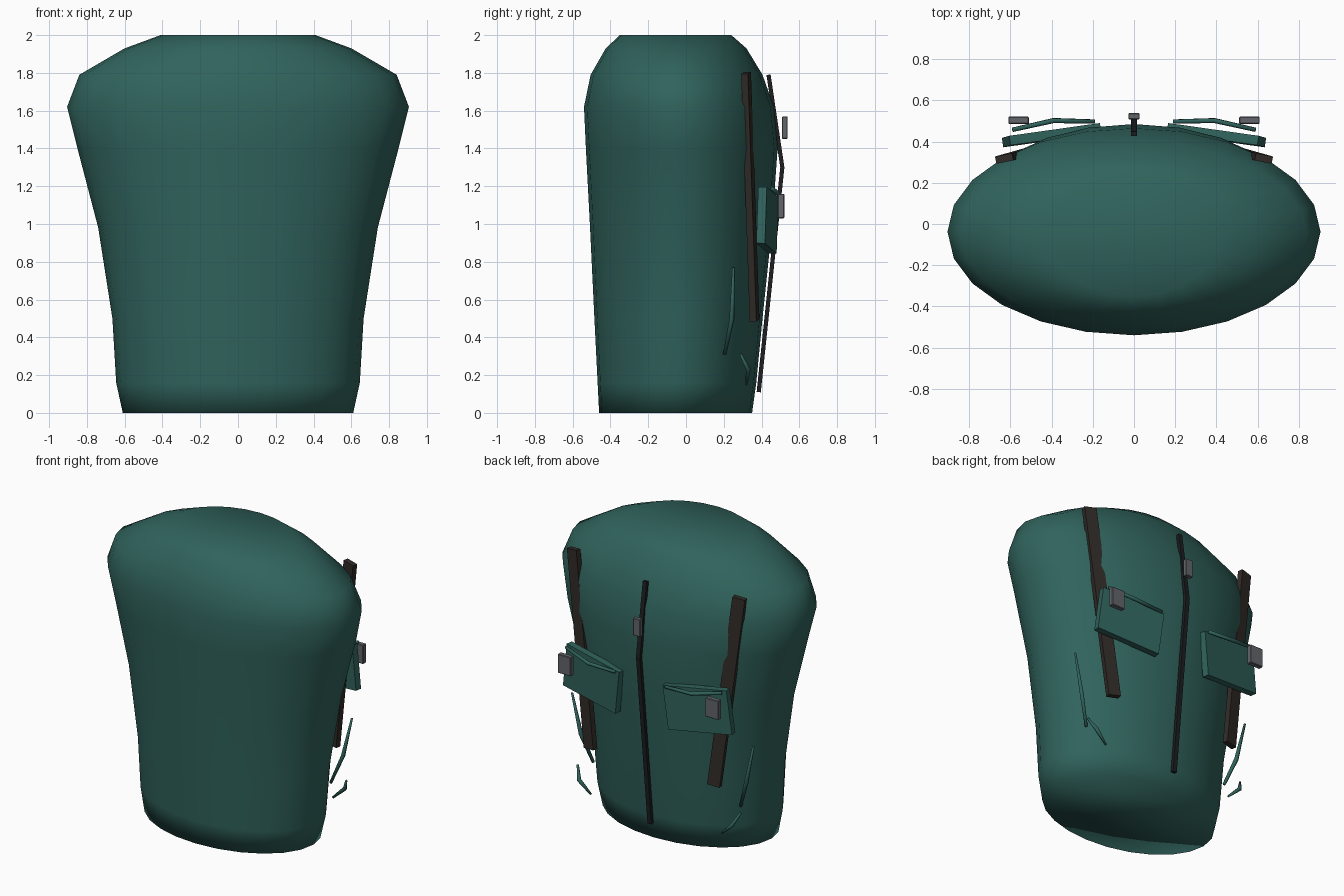
import bpy, bmesh, math
from mathutils import Vector

if "Cube" in bpy.data.objects:
    bpy.data.objects.remove(bpy.data.objects["Cube"])


def material(name, rgb):
    m = bpy.data.materials.new(name)
    m.diffuse_color = (*rgb, 1)
    m.use_nodes = True
    m.node_tree.nodes["Principled BSDF"].inputs["Base Color"].default_value = m.diffuse_color
    return m


GREEN = material("green_cloth", (0.030, 0.125, 0.108))
BROWN = material("dark_webbing", (0.030, 0.024, 0.020))
BLACK = material("black_tape", (0.012, 0.013, 0.015))
GREY = material("grey_metal", (0.125, 0.130, 0.145))


def finish(name, bm, mat, smooth=False):
    bmesh.ops.recalc_face_normals(bm, faces=bm.faces)
    for f in bm.faces:
        f.smooth = smooth
    me = bpy.data.meshes.new(name)
    bm.to_mesh(me)
    bm.free()
    me.materials.append(mat)
    ob = bpy.data.objects.new(name, me)
    bpy.context.collection.objects.link(ob)
    return ob


def loft(name, rings, mat, smooth=False):
    """Skin a list of equal-length point rings and cap both ends."""
    bm = bmesh.new()
    vr = [[bm.verts.new(p) for p in r] for r in rings]
    n = len(vr[0])
    for a, b in zip(vr, vr[1:]):
        for i in range(n):
            j = (i + 1) % n
            bm.faces.new((a[i], a[j], b[j], b[i]))
    bm.faces.new(vr[0][::-1])
    bm.faces.new(vr[-1])
    return finish(name, bm, mat, smooth)


def band(name, path, width_dir, width, thick, mat):
    """Rectangular strip along a path."""
    pts = [Vector(p) for p in path]
    rings = []
    for i, p in enumerate(pts):
        t = (pts[min(i + 1, len(pts) - 1)] - pts[max(i - 1, 0)]).normalized()
        w = Vector(width_dir)
        w = (w - t * w.dot(t)).normalized()
        n = t.cross(w)
        rings.append([p + w * a * width / 2 + n * b * thick / 2
                      for a, b in ((-1, -1), (1, -1), (1, 1), (-1, 1))])
    return loft(name, rings, mat)


def cord(name, path, radii, mat, sides=6):
    """Round tapering cord along a path."""
    pts = [Vector(p) for p in path]
    rings = []
    for i, p in enumerate(pts):
        t = (pts[min(i + 1, len(pts) - 1)] - pts[max(i - 1, 0)]).normalized()
        u = t.cross(Vector((0.3, 1, 0.2))).normalized()
        v = t.cross(u)
        rings.append([p + radii[i] * (u * math.cos(k * math.tau / sides) + v * math.sin(k * math.tau / sides))
                      for k in range(sides)])
    return loft(name, rings, mat, True)


def box(name, centre, size, mat):
    bm = bmesh.new()
    bmesh.ops.create_cube(bm, size=1)
    for v in bm.verts:
        v.co = Vector(centre) + Vector(a * b for a, b in zip(v.co, size))
    bmesh.ops.bevel(bm, geom=bm.edges[:], offset=0.004, segments=1, affect='EDGES')
    return finish(name, bm, mat)


# torso shell: height, half width, front y, back y
profile = [(0, .61, -.46, .35), (.16, .645, -.468, .372), (.5, .665, -.485, .405),
           (.98, .74, -.508, .455), (1.4, .85, -.53, .485), (1.62, .905, -.54, .465),
           (1.79, .84, -.505, .405), (1.93, .60, -.425, .32), (2.0, .41, -.35, .24)]
rings = []
for z, hw, yf, yb in profile:
    c = (yf + yb) / 2
    rings.append([(hw * math.cos(k * math.tau / 24), c + (yb - yf) / 2 * math.sin(k * math.tau / 24), z)
                  for k in range(24)])
loft("torso", rings, GREEN, True)

# centre closure tape and its pull tab
band("centre_tape", [(0, .385, .11), (0, .51, 1.3), (0, .437, 1.79)], (1, 0, 0), .03, .022, BLACK)
box("pull_tab", (0, .523, 1.51), (.055, .03, .12), GREY)

for s, side in ((1, "right"), (-1, "left")):
    # long strap
    band(f"strap_{side}", [(.63 * s, .318, 1.8), (.47 * s, .363, .49)], (s, -.2, 0), .085, .036, BROWN)
    # slanted pocket panel
    band(f"pocket_{side}", [(.62 * s, .40, 1.047), (.18 * s, .462, .992)], (.12 * s, 0, 1), .30, .046, GREEN)
    # pocket edge piping
    cord(f"pocket_piping_{side}", [(.59 * s, .457, 1.187), (.39 * s, .502, 1.147), (.19 * s, .497, 1.14)],
         (.011, .013, .011), GREEN)
    # metal tag
    box(f"pocket_tag_{side}", (.56 * s, .503, 1.095), (.1, .035, .13), GREY)
    # cloth folds
    cord(f"upper_fold_{side}", [(.688 * s, .252, .77), (.627 * s, .243, .5), (.559 * s, .205, .31)],
         (.007, .014, .01), GREEN)
    cord(f"lower_fold_{side}", [(.618 * s, .29, .31), (.58 * s, .33, .23), (.496 * s, .32, .15)],
         (.007, .014, .007), GREEN)
